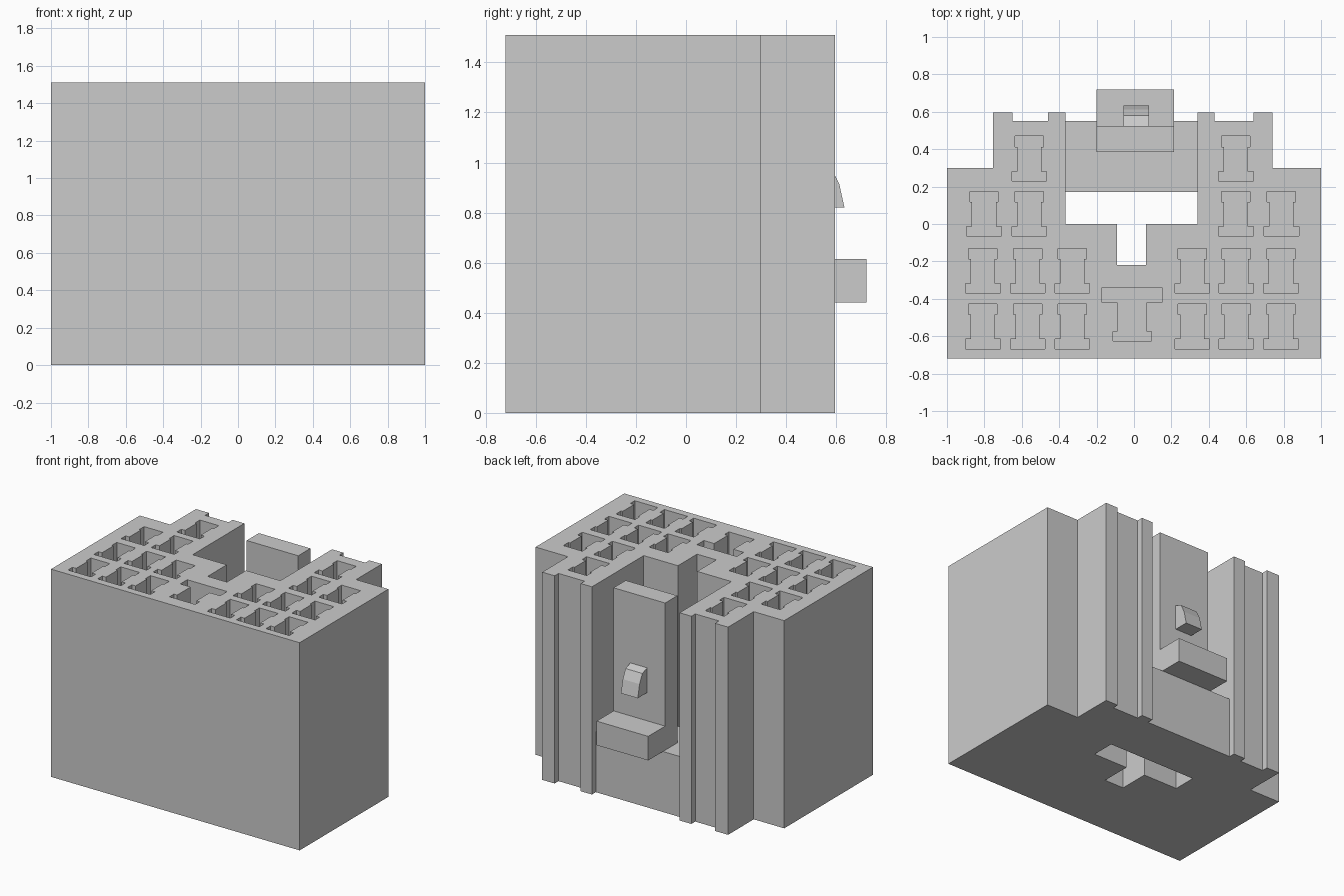
import bpy
import bmesh
from mathutils import Vector

if "Cube" in bpy.data.objects:
    bpy.data.objects.remove(bpy.data.objects["Cube"])

H = 1.51          # housing height
BASE = 0.44       # height of the low wall behind the slot
POCKET = 0.75     # terminal pocket depth


def prisms(name, outlines, z0, z1):
    """One object made of upright prisms from xy outlines."""
    bm = bmesh.new()
    for pts in outlines:
        face = bm.faces.new([bm.verts.new((x, y, z0)) for x, y in pts])
        new = bmesh.ops.extrude_face_region(bm, geom=[face])["geom"]
        verts = [g for g in new if isinstance(g, bmesh.types.BMVert)]
        bmesh.ops.translate(bm, verts=verts, vec=Vector((0, 0, z1 - z0)))
    bmesh.ops.recalc_face_normals(bm, faces=bm.faces[:])
    mesh = bpy.data.meshes.new(name)
    bm.to_mesh(mesh)
    bm.free()
    obj = bpy.data.objects.new(name, mesh)
    bpy.context.collection.objects.link(obj)
    return obj


def rect(x0, x1, y0, y1):
    return [(x0, y0), (x1, y0), (x1, y1), (x0, y1)]


def cut(target, cutter):
    cutter.hide_render = True
    mod = target.modifiers.new("cut", 'BOOLEAN')
    mod.operation = 'DIFFERENCE'
    mod.solver = 'EXACT'
    mod.object = cutter
    bpy.context.view_layer.objects.active = target
    bpy.ops.object.modifier_apply(modifier=mod.name)
    bpy.data.objects.remove(cutter)


def i_outline(cx, steps):
    """Mirrored outline from (half width, y) steps listed bottom to top."""
    right = [(cx + w, y) for w, y in steps]
    left = [(cx - w, y) for w, y in reversed(steps)]
    return right + left


# Housing with stepped back corners and ribs
housing = prisms("housing", [[
    (-1, -0.72), (1, -0.72), (1, 0.3), (0.74, 0.3), (0.74, 0.595),
    (0.64, 0.595), (0.64, 0.55), (0.43, 0.55), (0.43, 0.595), (0.34, 0.595),
    (0.34, 0.55), (-0.365, 0.55), (-0.365, 0.595), (-0.46, 0.595),
    (-0.46, 0.55), (-0.65, 0.55), (-0.65, 0.595), (-0.755, 0.595),
    (-0.755, 0.3), (-1, 0.3)]], 0, H)

# T-shaped through slot, open to the back above the low wall
cut(housing, prisms("slot_cutter", [[
    (-0.09, -0.22), (0.065, -0.22), (0.065, 0), (0.34, 0), (0.34, 0.17),
    (-0.365, 0.17), (-0.365, 0), (-0.09, 0)]], -0.1, H + 0.1))
cut(housing, prisms("back_opening_cutter",
                    [rect(-0.365, 0.34, 0.17, 0.8)], BASE, H + 0.1))

# Rows of I-shaped terminal pockets and one larger central pocket
rows = [
    (0.23, [-0.56, 0.545]),
    (-0.065, [-0.802, -0.56, 0.545, 0.788]),
    (-0.37, [-0.808, -0.568, -0.33, 0.312, 0.547, 0.786]),
    (-0.667, [-0.808, -0.568, -0.33, 0.312, 0.547, 0.786]),
]
pockets = []
for y, columns in rows:
    for cx in columns:
        pockets.append(i_outline(cx, [
            (0.093, y), (0.093, y + 0.052), (0.063, y + 0.052),
            (0.063, y + 0.182), (0.076, y + 0.182), (0.076, y + 0.24)]))
pockets.append(i_outline(-0.01, [
    (0.103, -0.625), (0.103, -0.575), (0.077, -0.575),
    (0.077, -0.42), (0.16, -0.42), (0.16, -0.34)]))
cut(housing, prisms("pocket_cutter", pockets, H - POCKET, H + 0.1))

# Latch tongue standing on the low wall, with its finger ledge
prisms("latch_tongue", [rect(-0.2, 0.215, 0.385, 0.525)], BASE, H)
prisms("latch_ledge", [rect(-0.2, 0.215, 0.525, 0.72)], BASE, 0.615)

# Catch: a y-z profile swept across x
catch = prisms("latch_catch", [[
    (0.525, 0.82), (0.633, 0.82), (0.612, 0.915), (0.58, 0.98),
    (0.525, 1.0)]], -0.055, 0.08)
for v in catch.data.vertices:
    y, z, x = v.co
    v.co = (x, y, z)
